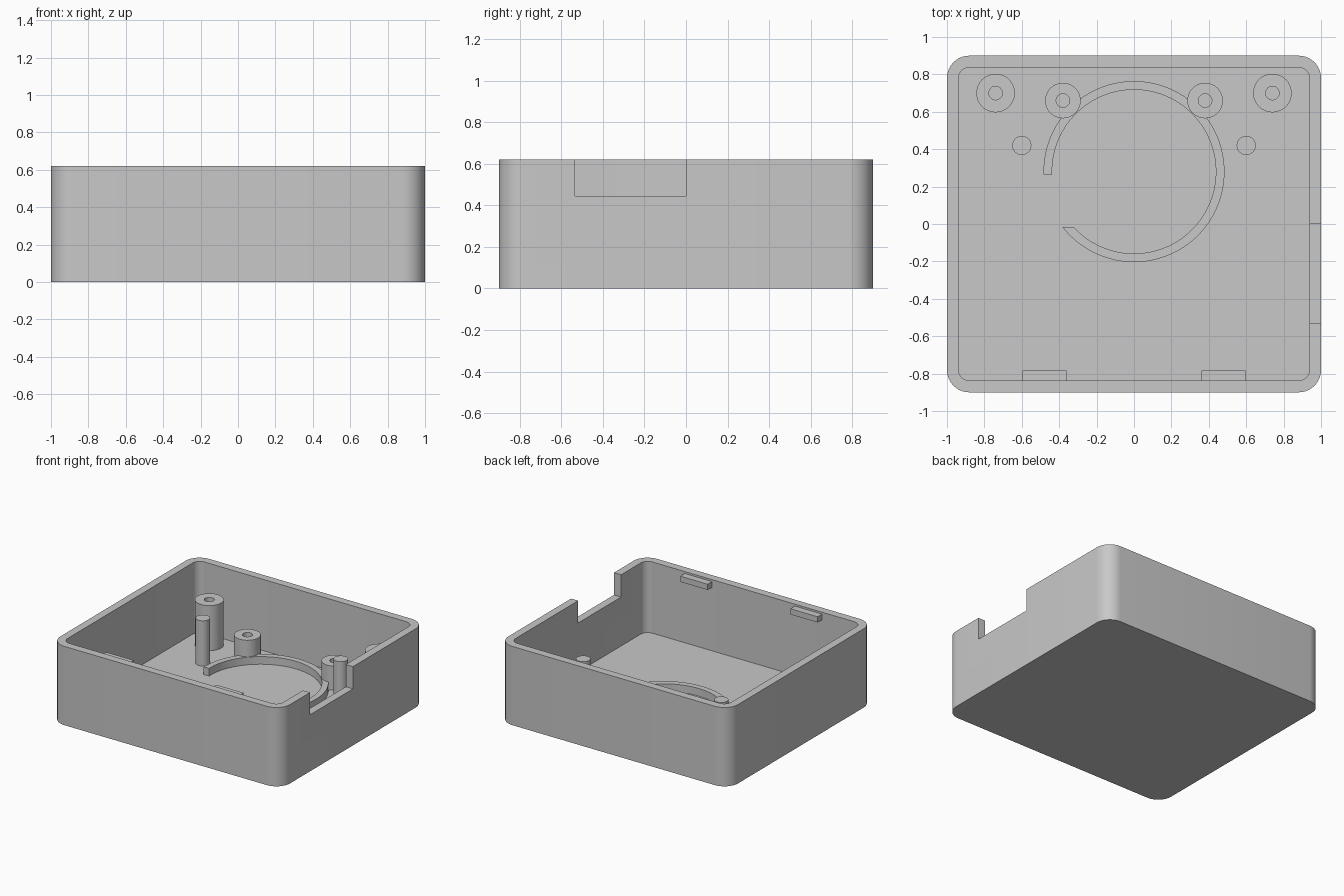
import bpy, bmesh, math
from math import sin, cos, pi, asin

cube = bpy.data.objects.get("Cube")
if cube:
    bpy.data.objects.remove(cube, do_unlink=True)

grey = bpy.data.materials.new("plain_grey")
grey.use_nodes = True
grey.diffuse_color = (0.58, 0.58, 0.58, 1)
grey.node_tree.nodes["Principled BSDF"].inputs["Base Color"].default_value = grey.diffuse_color

HEIGHT, FLOOR, WALL = 0.62, 0.06, 0.062
SUNK = FLOOR - 0.01          # parts are rooted slightly into the floor


def loft(name, loops):
    """Skin a stack of (outline, z) loops and cap both ends."""
    bm = bmesh.new()
    rings = [[bm.verts.new((x, y, z)) for x, y in pts] for pts, z in loops]
    for a, b in zip(rings, rings[1:]):
        for i in range(len(a)):
            j = (i + 1) % len(a)
            bm.faces.new((a[i], a[j], b[j], b[i]))
    bm.faces.new(rings[0])
    bm.faces.new(rings[-1])
    bmesh.ops.recalc_face_normals(bm, faces=bm.faces)
    mesh = bpy.data.meshes.new(name)
    bm.to_mesh(mesh)
    bm.free()
    mesh.materials.append(grey)
    obj = bpy.data.objects.new(name, mesh)
    bpy.context.collection.objects.link(obj)
    return obj


def smooth(obj):
    bpy.ops.object.select_all(action='DESELECT')
    obj.select_set(True)
    bpy.context.view_layer.objects.active = obj
    bpy.ops.object.shade_smooth_by_angle(angle=math.radians(30))


def arc(cx, cy, r, start, end, steps):
    return [(cx + r * cos(start + (end - start) * i / steps),
             cy + r * sin(start + (end - start) * i / steps)) for i in range(steps + 1)]


def circle(x, y, r, steps=48):
    return arc(x, y, r, 0, 2 * pi, steps)[:-1]


def rounded_rect(hx, hy, r):
    pts = []
    for k, (sx, sy) in enumerate(((1, 1), (-1, 1), (-1, -1), (1, -1))):
        pts += arc(sx * (hx - r), sy * (hy - r), r, k * pi / 2, (k + 1) * pi / 2, 10)
    return pts


def block(name, x0, x1, y0, y1, z0, z1):
    pts = [(x0, y0), (x1, y0), (x1, y1), (x0, y1)]
    return loft(name, [(pts, z0), (pts, z1)])


# Open tray with rounded corners
outer = rounded_rect(1, 0.9, 0.12)
inner = rounded_rect(1 - WALL, 0.9 - WALL, 0.06)
tray = loft("tray", [(outer, 0), (outer, HEIGHT), (inner, HEIGHT), (inner, FLOOR)])

# Notch in the left wall
cutter = block("notch_cutter", 0.9, 1.1, -0.533, 0, 0.445, 0.8)
cutter.hide_render = True
notch = tray.modifiers.new("notch", 'BOOLEAN')
notch.operation = 'DIFFERENCE'
notch.solver = 'EXACT'
notch.object = cutter
bpy.context.view_layer.objects.active = tray
bpy.ops.object.modifier_apply(modifier=notch.name)
bpy.data.objects.remove(cutter, do_unlink=True)
smooth(tray)


def boss(name, x, y, r, hole, top):
    rim, bore = circle(x, y, r), circle(x, y, hole)
    smooth(loft(name, [(rim, SUNK), (rim, top), (bore, top), (bore, FLOOR)]))


# Mirrored posts and lid catches
for side, s in (("left", 1), ("right", -1)):
    boss(side + "_tall_boss", s * 0.74, 0.70, 0.103, 0.036, 0.415)
    boss(side + "_short_boss", s * 0.38, 0.66, 0.095, 0.036, 0.25)
    pin = circle(s * 0.6, 0.42, 0.051)
    smooth(loft(side + "_pin", [(pin, SUNK), (pin, 0.415)]))
    x0, x1 = sorted((s * 0.36, s * 0.597))
    block(side + "_catch", x0, x1, -0.845, -0.783, 0.56, 0.605)

# Low locating ring, its gap cut level at both ends
CY, R_OUT, R_IN = 0.28, 0.484, 0.438


def open_arc(r):
    low = pi + asin(0.297 / r) - 2 * pi
    high = pi + asin(0.015 / r)
    return arc(0, CY, r, low, high, 72)


ring = open_arc(R_OUT) + open_arc(R_IN)[::-1]
smooth(loft("locating_ring", [(ring, SUNK), (ring, 0.12)]))
